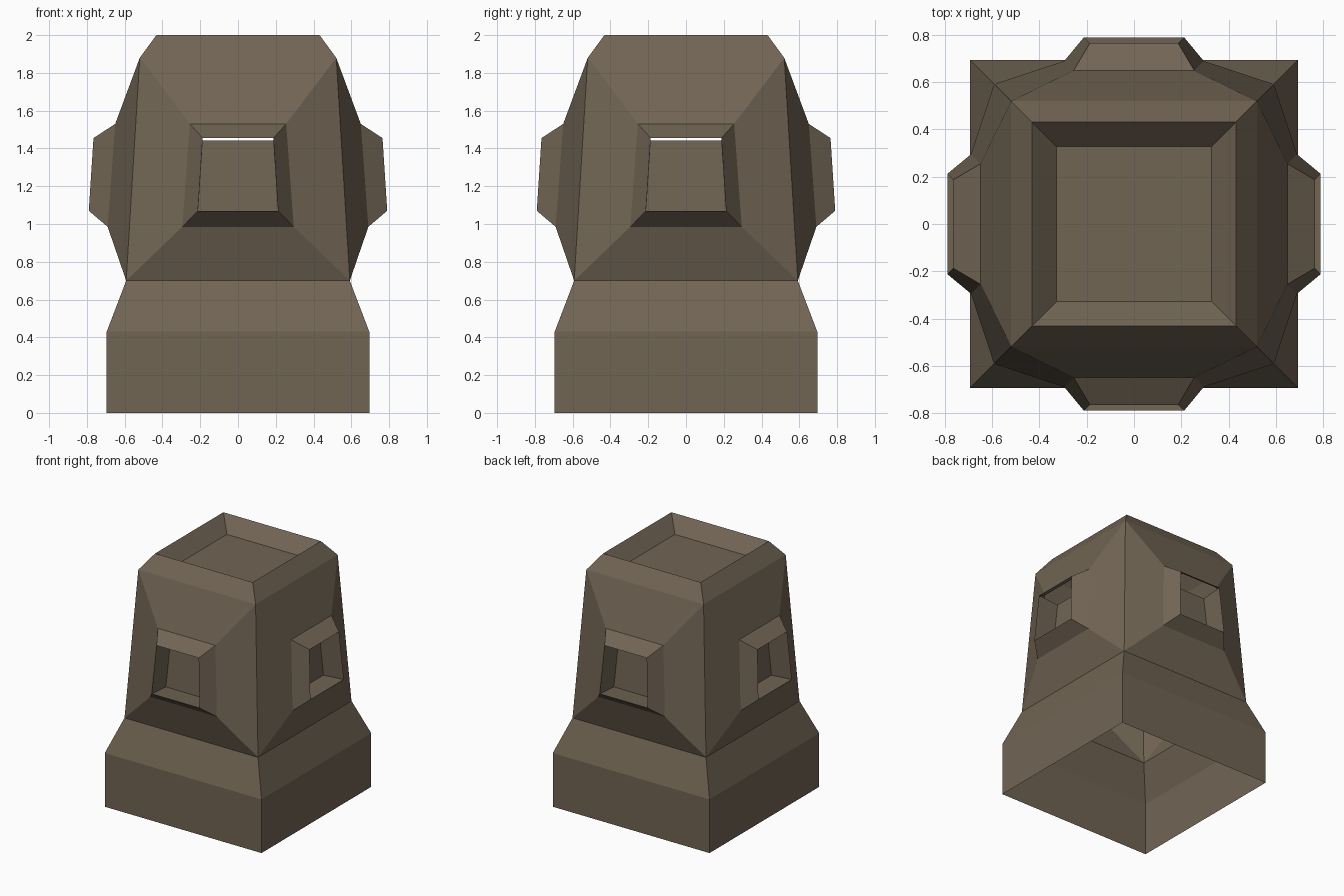
import bpy
import bmesh
import math
from mathutils import Matrix

if "Cube" in bpy.data.objects:
    bpy.data.objects.remove(bpy.data.objects["Cube"])

stone = bpy.data.materials.new("brown_stone")
stone.diffuse_color = (0.165, 0.129, 0.088, 1)
stone.use_nodes = True
stone.node_tree.nodes["Principled BSDF"].inputs["Base Color"].default_value = stone.diffuse_color


def square(half, z):
    return [(-half, -half, z), (half, -half, z), (half, half, z), (-half, half, z)]


def panel(bottom, top):
    """Four-cornered loop on the front side; each end is (half width, y, z)."""
    (wb, yb, zb), (wt, yt, zt) = bottom, top
    return [(-wb, yb, zb), (wb, yb, zb), (wt, yt, zt), (-wt, yt, zt)]


def loft(name, loops, turns=1, fill_last=False, skip=()):
    """Join successive loops with quads, repeated by quarter turns about z."""
    bm = bmesh.new()
    for t in range(turns):
        turn = Matrix.Rotation(t * math.pi / 2, 4, 'Z')
        rings = []
        for loop in loops:
            ring = [bm.verts.new(p) for p in loop]
            bmesh.ops.transform(bm, matrix=turn, verts=ring)
            rings.append(ring)
        for k, (a, b) in enumerate(zip(rings, rings[1:])):
            for i in range(4):
                if (k, i) not in skip:
                    j = (i + 1) % 4
                    bm.faces.new((a[i], a[j], b[j], b[i]))
        if fill_last:
            bm.faces.new(rings[-1])
    bmesh.ops.remove_doubles(bm, verts=bm.verts[:], dist=0.0005)
    # drop the loose corners left behind by skipped faces
    bmesh.ops.delete(bm, geom=[v for v in bm.verts if not v.link_faces], context='VERTS')
    mesh = bpy.data.meshes.new(name)
    bm.to_mesh(mesh)
    bm.free()
    mesh.materials.append(stone)
    obj = bpy.data.objects.new(name, mesh)
    bpy.context.collection.objects.link(obj)


# hollow plinth with sloped shoulder, open underneath
loft("plinth", [square(0.695, 0), square(0.695, 0.43), square(0.592, 0.70)])

# bevelled crown with a sunken top
loft("crown", [square(0.52, 1.88), square(0.432, 2.0), square(0.328, 1.89)],
     fill_last=True)

# bulging walls on all four sides, leading to the window frames
wall = panel((0.592, -0.592, 0.70), (0.52, -0.52, 1.88))
frame_base = panel((0.295, -0.69, 0.985), (0.255, -0.65, 1.53))
loft("walls", [wall, frame_base], turns=4)

# tapered window frames with recessed panes, open above each pane
frame_lip = panel((0.212, -0.79, 1.07), (0.187, -0.765, 1.455))
pane = [(x, y + 0.18, z - 0.013) for x, y, z in frame_lip]
loft("window_frames", [frame_base, frame_lip, pane], turns=4,
     fill_last=True, skip={(1, 2)})
